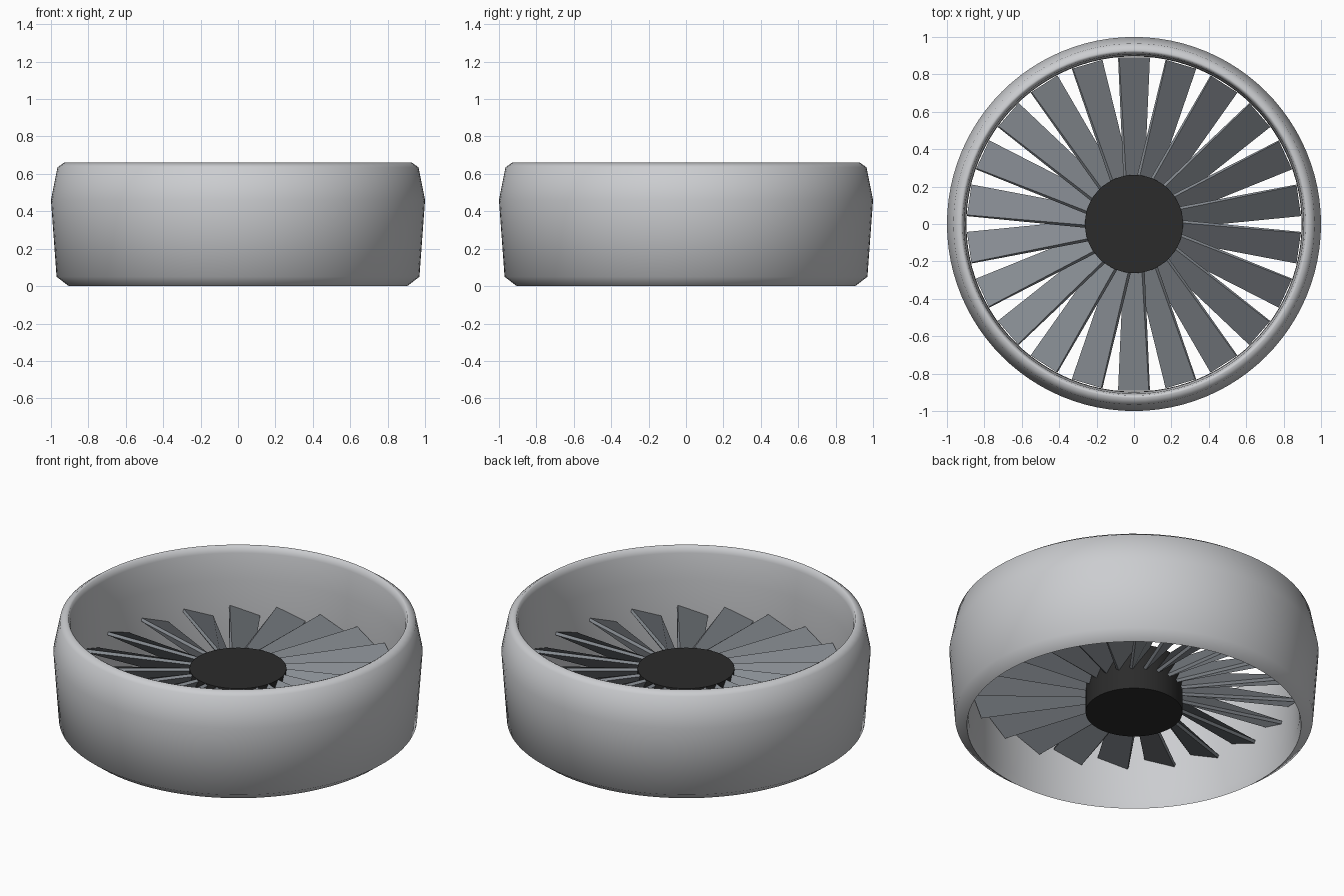
import bpy, bmesh, math
from mathutils import Matrix, Vector

if "Cube" in bpy.data.objects:
    bpy.data.objects.remove(bpy.data.objects["Cube"], do_unlink=True)


def material(name, rgb):
    m = bpy.data.materials.new(name)
    m.use_nodes = True
    m.diffuse_color = (*rgb, 1)
    m.node_tree.nodes["Principled BSDF"].inputs["Base Color"].default_value = (*rgb, 1)
    return m


def make_object(name, bm, mat, smooth_angle=None):
    bmesh.ops.recalc_face_normals(bm, faces=bm.faces)
    mesh = bpy.data.meshes.new(name)
    bm.to_mesh(mesh)
    bm.free()
    mesh.materials.append(mat)
    ob = bpy.data.objects.new(name, mesh)
    bpy.context.collection.objects.link(ob)
    if smooth_angle:
        bpy.ops.object.select_all(action="DESELECT")
        ob.select_set(True)
        bpy.context.view_layer.objects.active = ob
        bpy.ops.object.shade_smooth_by_angle(angle=math.radians(smooth_angle))
    return ob


light_grey = material("light grey", (0.60, 0.61, 0.63))
steel_grey = material("steel grey", (0.24, 0.26, 0.285))
charcoal = material("charcoal", (0.024, 0.024, 0.024))

# Duct: closed wall profile spun around z
profile = [(0.905, 0), (0.97, 0.05), (1.0, 0.46), (0.965, 0.635), (0.93, 0.66),
           (0.917, 0.655), (0.908, 0.62), (0.898, 0.46), (0.896, 0.05)]
bm = bmesh.new()
verts = [bm.verts.new((r, 0, z)) for r, z in profile]
edges = [bm.edges.new((v, verts[i - 1])) for i, v in enumerate(verts)]
bmesh.ops.spin(bm, geom=verts + edges, cent=(0, 0, 0), axis=(0, 0, 1),
               angle=math.tau, steps=96, use_merge=True)
bmesh.ops.remove_doubles(bm, verts=bm.verts, dist=1e-5)
make_object("duct", bm, light_grey, 60)

# Hub
HUB_BOTTOM, HUB_TOP, HUB_RADIUS = 0.08, 0.355, 0.262
bm = bmesh.new()
bmesh.ops.create_cone(bm, cap_ends=True, segments=64, radius1=HUB_RADIUS, radius2=HUB_RADIUS,
                      depth=HUB_TOP - HUB_BOTTOM,
                      matrix=Matrix.Translation((0, 0, (HUB_TOP + HUB_BOTTOM) / 2)))
make_object("hub", bm, charcoal, 40)

# Blades: thin slabs, steep at the root and flatter at the tip
BLADES, CHORD, THICKNESS, MID_HEIGHT = 22, 0.175, 0.018, 0.277


def blade_section(radius, pitch):
    turn = Matrix.Rotation(math.radians(pitch), 3, "X")
    half_c, half_t = CHORD / 2, THICKNESS / 2
    corners = [(-half_c, -half_t), (half_c, -half_t), (half_c, half_t), (-half_c, half_t)]
    return [turn @ Vector((0, y, z)) + Vector((radius, 0, MID_HEIGHT)) for y, z in corners]


bm = bmesh.new()
sections = [blade_section(0.24, 56), blade_section(0.89, 20)]
for i in range(BLADES):
    spin = Matrix.Rotation(math.tau * (i + 0.5) / BLADES, 3, "Z")
    root, tip = [[bm.verts.new(spin @ p) for p in s] for s in sections]
    bm.faces.new(root)
    bm.faces.new(tip[::-1])
    for k in range(4):
        bm.faces.new((root[k - 1], root[k], tip[k], tip[k - 1]))
make_object("fan_blades", bm, steel_grey)
